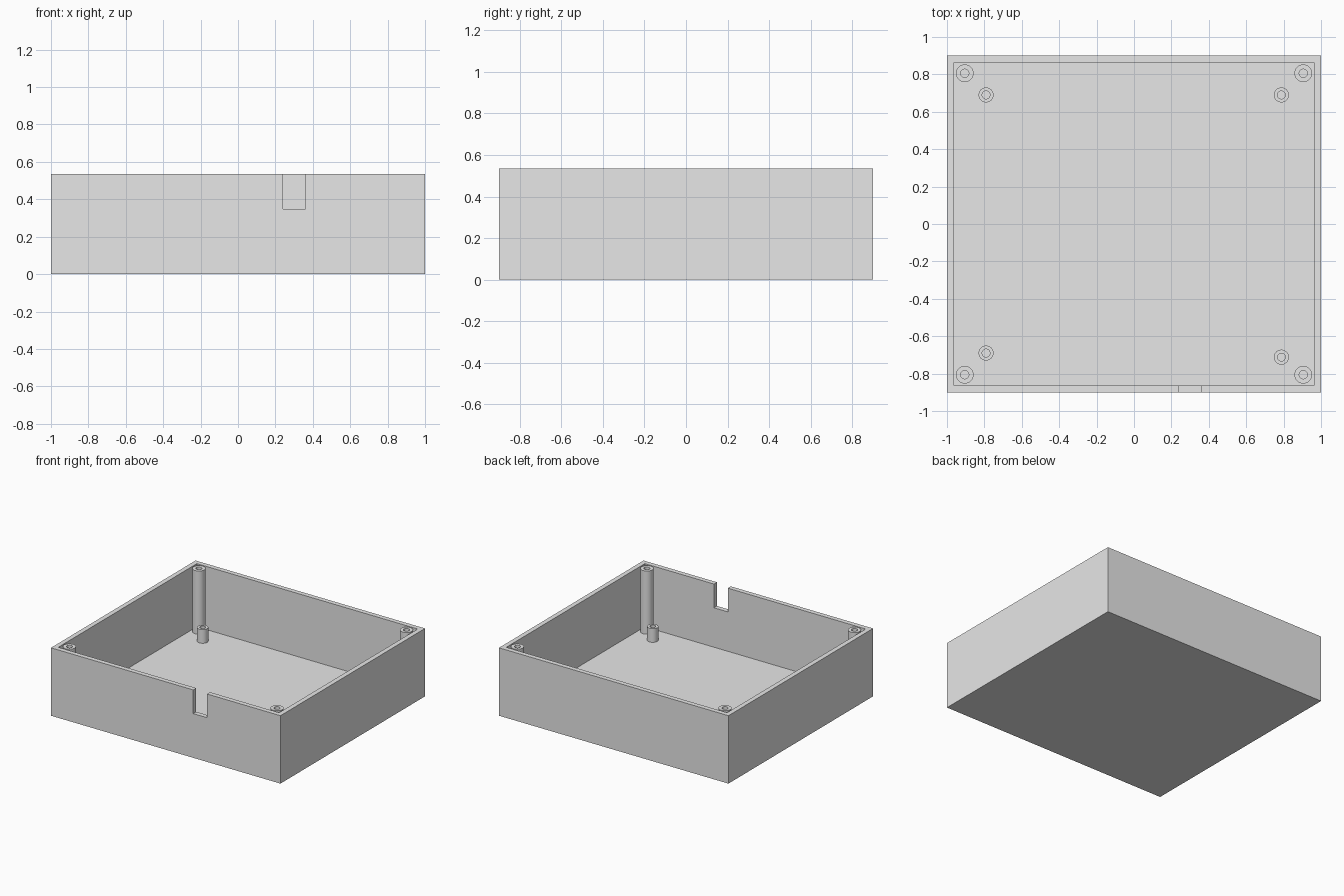
import bpy
import bmesh
import math

WIDTH, DEPTH, HEIGHT = 2.0, 1.8, 0.535
WALL = 0.0375

default = bpy.data.objects.get("Cube")
if default:
    bpy.data.objects.remove(default, do_unlink=True)

# Single plain grey material
grey = bpy.data.materials.new("plain grey")
grey.use_nodes = True
grey.diffuse_color = (0.8, 0.8, 0.8, 1)
grey.node_tree.nodes["Principled BSDF"].inputs["Base Color"].default_value = (0.8, 0.8, 0.8, 1)


def add_object(name, bm):
    bmesh.ops.recalc_face_normals(bm, faces=bm.faces)
    mesh = bpy.data.meshes.new(name)
    bm.to_mesh(mesh)
    bm.free()
    mesh.materials.append(grey)
    obj = bpy.data.objects.new(name, mesh)
    bpy.context.collection.objects.link(obj)
    return obj


def select_only(obj):
    bpy.ops.object.select_all(action='DESELECT')
    obj.select_set(True)
    bpy.context.view_layer.objects.active = obj


def box(name, low, high):
    bm = bmesh.new()
    bmesh.ops.create_cube(bm, size=1)
    for v in bm.verts:
        v.co = [low[i] if v.co[i] < 0 else high[i] for i in range(3)]
    return add_object(name, bm)


def cut(target, cutter):
    select_only(target)
    mod = target.modifiers.new("cut", 'BOOLEAN')
    mod.operation = 'DIFFERENCE'
    mod.solver = 'EXACT'
    mod.object = cutter
    bpy.ops.object.modifier_apply(modifier=mod.name)
    bpy.data.objects.remove(cutter, do_unlink=True)


def hollow_post(name, x, y, radius, hole, top, sides=48):
    """Tube standing on the floor, open at the bottom, with a flat ring on top."""
    bm = bmesh.new()
    rings = []
    for r, z in ((radius, WALL), (radius, top), (hole, top), (hole, WALL)):
        angles = [math.tau * i / sides for i in range(sides)]
        rings.append([bm.verts.new((r * math.cos(a), r * math.sin(a), z)) for a in angles])
    for a, b in zip(rings, rings[1:]):
        for i in range(sides):
            j = (i + 1) % sides
            bm.faces.new((a[i], a[j], b[j], b[i]))
    # Orient explicitly, as the tube is an open surface
    obj = add_object(name, bm)
    if obj.data.polygons[0].normal.dot(obj.data.polygons[0].center * 1) < 0:
        obj.data.flip_normals()
    obj.location = (x, y, 0)
    select_only(obj)
    bpy.ops.object.shade_smooth_by_angle(angle=math.radians(30))
    return obj


# Open tray with a cable notch in the front wall
hx, hy = WIDTH / 2, DEPTH / 2
tray = box("tray", (-hx, -hy, 0), (hx, hy, HEIGHT))
cut(tray, box("cavity", (WALL - hx, WALL - hy, WALL), (hx - WALL, hy - WALL, HEIGHT + 0.2)))
cut(tray, box("notch", (0.24, -hy - 0.1, 0.348), (0.36, WALL - hy + 0.1, HEIGHT + 0.2)))

# Tall screw posts in the corners
for sx, side in ((-1, "right"), (1, "left")):
    for sy, end in ((-1, "front"), (1, "back")):
        hollow_post(f"{end}_{side}_screw_post", sx * 0.905, sy * 0.806, 0.047, 0.022, HEIGHT)

# Short standoffs; the front left one sits slightly further forward
for name, x, y in (("front_right", -0.791, -0.69), ("front_left", 0.788, -0.712),
                   ("back_right", -0.791, 0.69), ("back_left", 0.788, 0.69)):
    hollow_post(f"{name}_standoff", x, y, 0.04, 0.021, 0.145)
